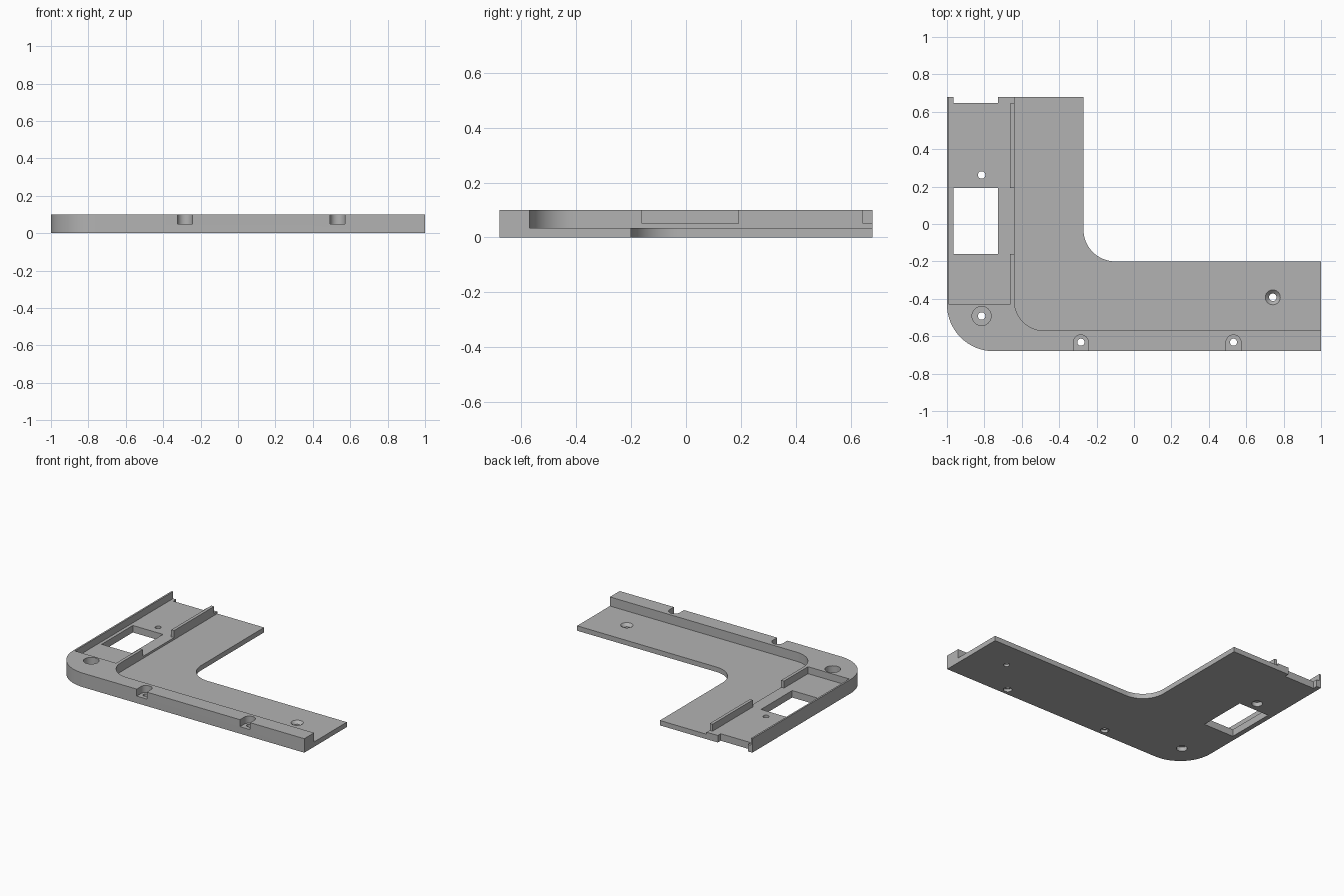
import bpy, bmesh, math
from mathutils import Vector

cube = bpy.data.objects.get("Cube")
if cube:
    bpy.data.objects.remove(cube, do_unlink=True)

TOP, LEDGE, PLATE = 0.1, 0.05, 0.035   # rim top, pocket floor, thin plate top

grey = bpy.data.materials.new("light_grey")
grey.use_nodes = True
colour = (0.45, 0.45, 0.45, 1)
grey.diffuse_color = colour
grey.node_tree.nodes["Principled BSDF"].inputs["Base Color"].default_value = colour


def new_object(name, bm):
    bmesh.ops.recalc_face_normals(bm, faces=bm.faces)
    mesh = bpy.data.meshes.new(name)
    bm.to_mesh(mesh)
    bm.free()
    obj = bpy.data.objects.new(name, mesh)
    bpy.context.collection.objects.link(obj)
    mesh.materials.append(grey)
    return obj


def rounded(corners, steps=16):
    """Outline from (x, y, radius) corners, each filleted by its radius."""
    out = []
    for i, (x, y, r) in enumerate(corners):
        p = Vector((x, y))
        if r == 0:
            out.append(p)
            continue
        a = (Vector(corners[i - 1][:2]) - p).normalized()
        b = (Vector(corners[(i + 1) % len(corners)][:2]) - p).normalized()
        for k in range(steps + 1):
            t = k / steps * math.pi / 2
            out.append(p + r * (a * (1 - math.sin(t)) + b * (1 - math.cos(t))))
    return out


def prism(name, outline, z0, z1):
    bm = bmesh.new()
    face = bm.faces.new([bm.verts.new((p[0], p[1], z0)) for p in outline])
    ext = bmesh.ops.extrude_face_region(bm, geom=[face])
    verts = [v for v in ext["geom"] if isinstance(v, bmesh.types.BMVert)]
    bmesh.ops.translate(bm, verts=verts, vec=(0, 0, z1 - z0))
    return new_object(name, bm)


def box(name, x0, x1, y0, y1, z0, z1):
    return prism(name, [(x0, y0), (x1, y0), (x1, y1), (x0, y1)], z0, z1)


def bore(name, x, y, r0, r1, z0, z1):
    bm = bmesh.new()
    bmesh.ops.create_cone(bm, cap_ends=True, segments=32, radius1=r0,
                          radius2=r1, depth=z1 - z0)
    bmesh.ops.translate(bm, verts=bm.verts, vec=(x, y, (z0 + z1) / 2))
    return new_object(name, bm)


# L-shaped body at full height
body = prism("corner_bracket", rounded([
    (-1, -0.68, 0.25), (1, -0.68, 0), (1, -0.2, 0),
    (-0.27, -0.2, 0.17), (-0.27, 0.68, 0), (-1, 0.68, 0)]), 0, TOP)

# Recess that leaves the thin plate inside the rim
cutters = [prism("recess_cutter", rounded([
    (-0.64, -0.57, 0.16), (1.2, -0.57, 0), (1.2, 0.9, 0), (-0.64, 0.9, 0)]),
    PLATE, 0.3)]

# Pocket along the left arm, with its gaps through the inner wall
cutters.append(prism("pocket_cutter", [
    (-0.988, -0.43), (-0.662, -0.43), (-0.662, -0.16), (-0.6, -0.16),
    (-0.6, 0.192), (-0.662, 0.192), (-0.662, 0.645), (-0.6, 0.645),
    (-0.6, 0.8), (-0.988, 0.8)], LEDGE, 0.3))

# Window and end notch through the pocket floor
cutters.append(box("window_cutter", -0.965, -0.727, -0.16, 0.192, -0.1, 0.2))
cutters.append(box("notch_cutter", -0.965, -0.727, 0.647, 0.9, -0.1, 0.2))

# Round-ended screw slots in the front rim
for x in (-0.284, 0.532):
    cutters.append(prism("slot_cutter", rounded([
        (x - 0.04, -0.8, 0), (x + 0.04, -0.8, 0),
        (x + 0.04, -0.593, 0.04), (x - 0.04, -0.593, 0.04)]), LEDGE, 0.3))
    cutters.append(bore("slot_hole", x, -0.632, 0.019, 0.019, -0.1, 0.2))
    cutters.append(bore("slot_hole_counterbore", x, -0.632, 0.028, 0.028, -0.1, 0.02))

# Corner and pocket holes, widened underneath
for y in (-0.492, 0.262):
    cutters.append(bore("arm_hole", -0.815, y, 0.02, 0.02, -0.1, 0.2))
    cutters.append(bore("arm_hole_counterbore", -0.815, y, 0.035, 0.035, -0.1, 0.03))
cutters.append(bore("corner_counterbore", -0.815, -0.492, 0.051, 0.051, LEDGE, 0.3))

# Countersunk hole in the thin plate
cutters.append(bore("plate_hole", 0.742, -0.392, 0.02, 0.02, -0.1, 0.2))
cutters.append(bore("plate_countersink", 0.742, -0.392, 0.02, 0.06, 0.015, 0.055))

# Cut everything out of the body
bpy.context.view_layer.objects.active = body
for cutter in cutters:
    mod = body.modifiers.new("cut", "BOOLEAN")
    mod.operation = "DIFFERENCE"
    mod.solver = "EXACT"
    mod.object = cutter
    bpy.ops.object.modifier_apply(modifier=mod.name)
    bpy.data.objects.remove(cutter, do_unlink=True)

body.data.materials.clear()
body.data.materials.append(grey)
for poly in body.data.polygons:
    poly.material_index = 0

# Smooth curved walls, crisp edges
bpy.ops.object.select_all(action="DESELECT")
body.select_set(True)
bpy.ops.object.shade_smooth_by_angle(angle=math.radians(30))
